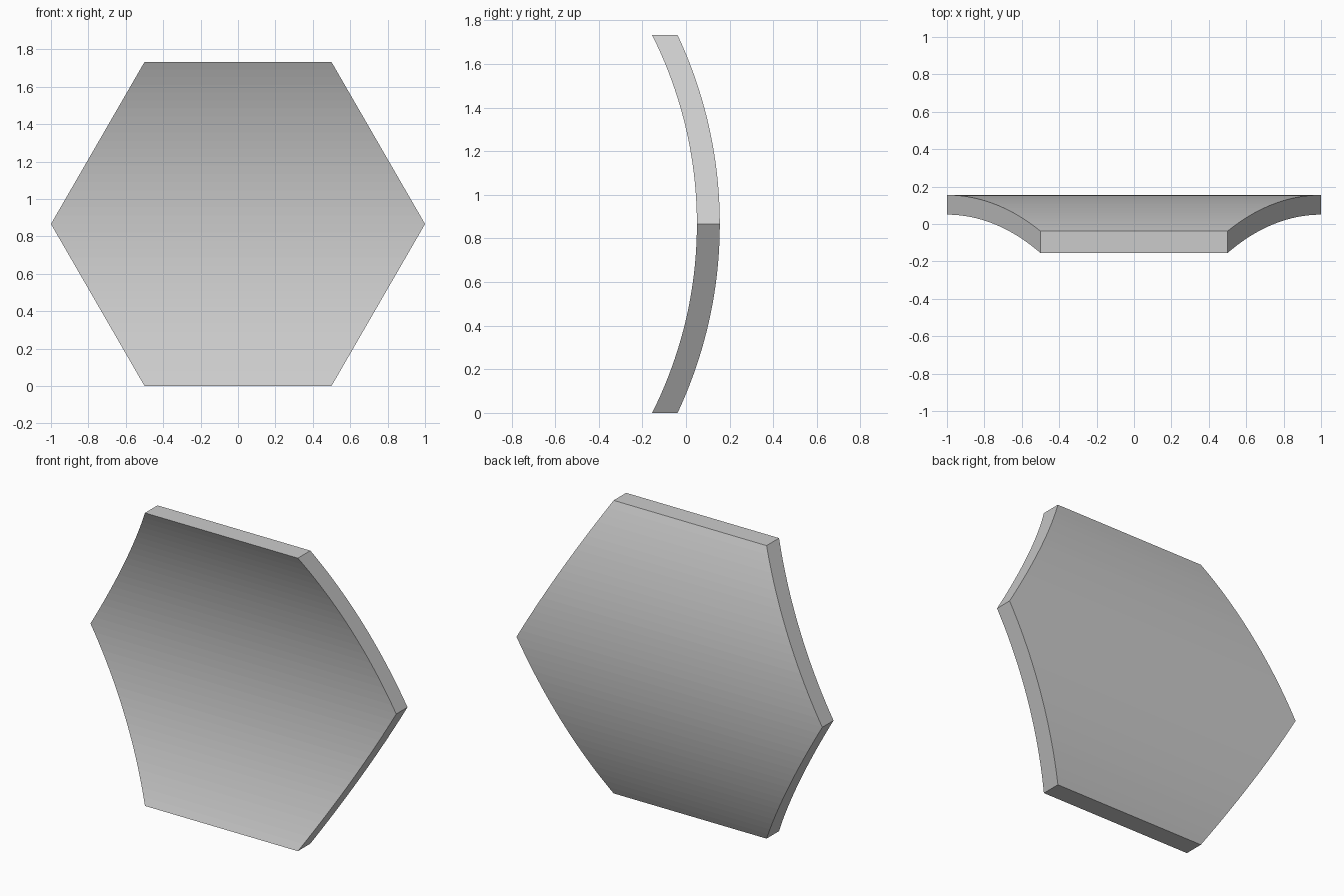
import bpy, bmesh
from math import sqrt, asin, sin, cos

if "Cube" in bpy.data.objects:
    bpy.data.objects.remove(bpy.data.objects["Cube"])

H = sqrt(3) / 2            # half height of the hexagon
R_IN, THICK = 1.93, 0.105  # concave front radius, shell thickness
Y_AXIS = 0.05 - R_IN       # axis of curvature runs along x
SEGS = 40                  # bands from bottom to top (even)


def add_row(bm, radius, i):
    """One horizontal row of the hexagon, bent onto a cylinder."""
    a = asin(H / radius) * (2 * i / SEGS - 1)
    z = radius * sin(a)
    y = Y_AXIS + radius * cos(a)
    w = 1 - abs(z) / sqrt(3)
    return [bm.verts.new((s * w, y, z + H)) for s in (-1, 1)]


bm = bmesh.new()
front = [add_row(bm, R_IN, i) for i in range(SEGS + 1)]
back = [add_row(bm, R_IN + THICK, i) for i in range(SEGS + 1)]

# curved front and back bands plus slanted side walls
for i in range(SEGS):
    (fl, fr), (fl2, fr2) = front[i], front[i + 1]
    (bl, br), (bl2, br2) = back[i], back[i + 1]
    for f in ((fl, fr, fr2, fl2), (br, bl, bl2, br2),
              (fr, br, br2, fr2), (bl, fl, fl2, bl2)):
        bm.faces.new(f)

# flat bottom and top edges
for k in (0, SEGS):
    bm.faces.new((front[k][0], front[k][1], back[k][1], back[k][0]))

bmesh.ops.recalc_face_normals(bm, faces=bm.faces)
mesh = bpy.data.meshes.new("curved_hexagon_panel")
bm.to_mesh(mesh)
bm.free()
panel = bpy.data.objects.new("curved_hexagon_panel", mesh)
bpy.context.collection.objects.link(panel)
